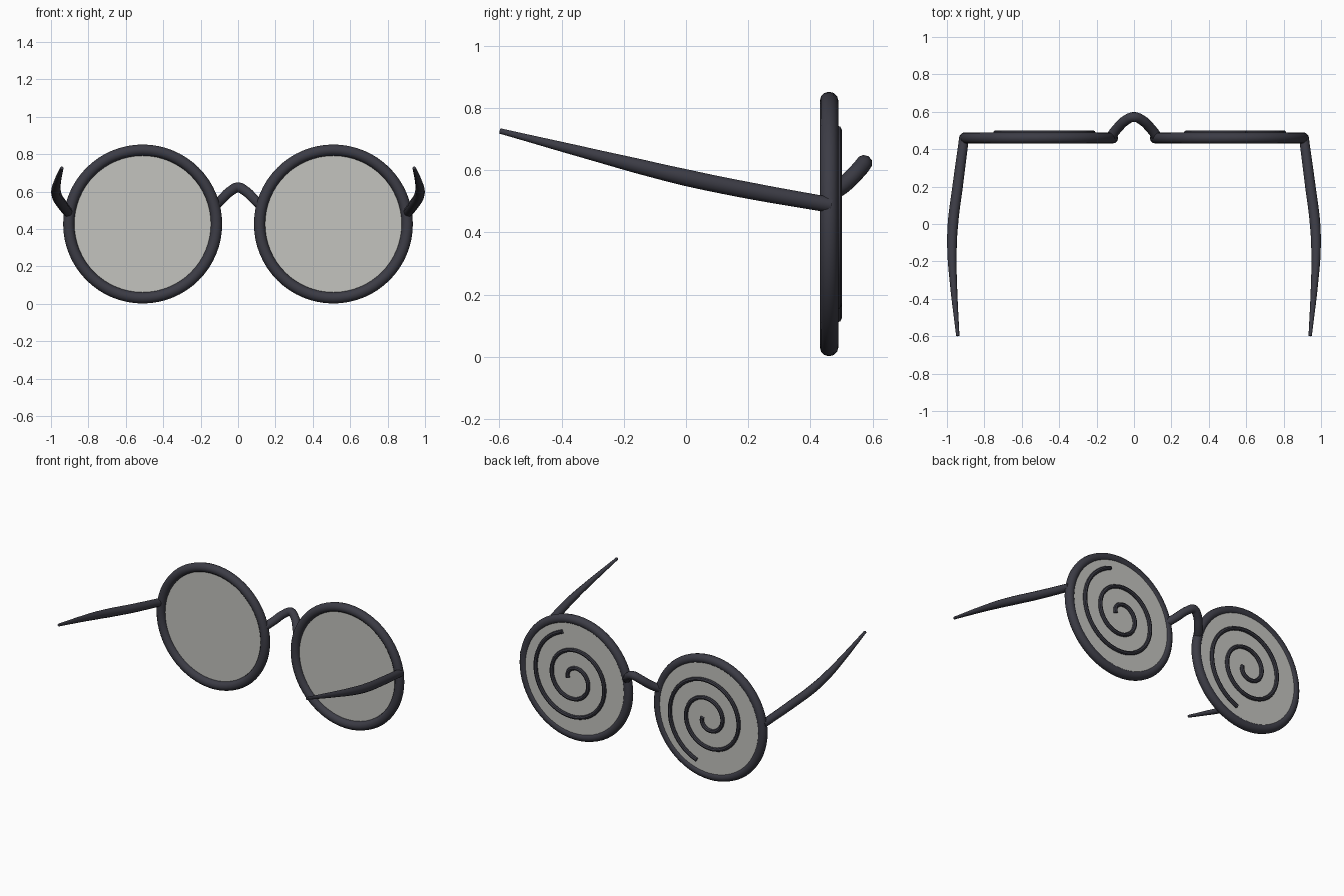
import bpy, math

if "Cube" in bpy.data.objects:
    bpy.data.objects.remove(bpy.data.objects["Cube"])

CX, CY, CZ = 0.51, 0.46, 0.427   # centre of the right lens


def material(name, rgb):
    m = bpy.data.materials.new(name)
    m.diffuse_color = (*rgb, 1)
    m.use_nodes = True
    m.node_tree.nodes["Principled BSDF"].inputs["Base Color"].default_value = m.diffuse_color
    return m


FRAME = material("dark frame", (0.045, 0.045, 0.06))
LENS = material("grey lens", (0.55, 0.55, 0.52))


def finish(ob, name, mat):
    ob.name = name
    ob.data.materials.clear()
    ob.data.materials.append(mat)
    bpy.ops.object.select_all(action='DESELECT')
    ob.select_set(True)
    bpy.context.view_layer.objects.active = ob
    bpy.ops.object.shade_smooth_by_angle(angle=math.radians(40))
    return ob


def tube(name, points, radii, kind='POLY', sides=3):
    """Capped round tube along points, converted to a mesh."""
    cu = bpy.data.curves.new(name, 'CURVE')
    cu.dimensions = '3D'
    cu.bevel_depth = 1.0
    cu.bevel_resolution = sides
    cu.use_fill_caps = True
    cu.resolution_u = 8
    sp = cu.splines.new(kind)
    if kind == 'BEZIER':
        sp.bezier_points.add(len(points) - 1)
        for bp, p, r in zip(sp.bezier_points, points, radii):
            bp.co, bp.radius = p, r
            bp.handle_left_type = bp.handle_right_type = 'AUTO'
    else:
        sp.points.add(len(points) - 1)
        for sp_pt, p, r in zip(sp.points, points, radii):
            sp_pt.co, sp_pt.radius = (*p, 1), r
    ob = bpy.data.objects.new(name, cu)
    bpy.context.collection.objects.link(ob)
    bpy.ops.object.select_all(action='DESELECT')
    ob.select_set(True)
    bpy.context.view_layer.objects.active = ob
    bpy.ops.object.convert(target='MESH')
    return finish(bpy.context.object, name, FRAME)


for s, side in ((1, "right"), (-1, "left")):
    # round rim
    bpy.ops.mesh.primitive_torus_add(major_radius=0.395, minor_radius=0.03,
                                     major_segments=64, minor_segments=12,
                                     location=(s * CX, CY, CZ), rotation=(math.pi / 2, 0, 0))
    finish(bpy.context.object, side + "_rim", FRAME)

    # flat lens
    bpy.ops.mesh.primitive_cylinder_add(vertices=64, radius=0.385, depth=0.02,
                                        location=(s * CX, CY + 0.01, CZ),
                                        rotation=(math.pi / 2, 0, 0))
    finish(bpy.context.object, side + "_lens", LENS)

    # spiral on the outer lens face, flipped top to bottom on the left lens
    n, turns = 110, 2.205
    pts = []
    for i in range(n + 1):
        t = turns * i / n
        r, a = 0.045 + 0.123 * t, 2 * math.pi * t
        pts.append((s * CX + r * math.cos(a), CY + 0.027, CZ + s * r * math.sin(a)))
    tube(side + "_spiral", pts, [0.0135] * (n + 1), sides=2)

    # tapered, bowed temple arm
    arm = [(0.908, 0.465, 0.488, 0.026), (0.943, 0.2, 0.535, 0.028),
           (0.968, 0.0, 0.576, 0.028), (0.973, -0.15, 0.612, 0.025),
           (0.965, -0.32, 0.655, 0.019), (0.942, -0.598, 0.726, 0.009)]
    tube(side + "_temple", [(s * x, y, z) for x, y, z, r in arm],
         [p[3] for p in arm], 'BEZIER')

# arched nose bridge leaning outward
half = [(0.125, 0.465, 0.525), (0.09, 0.51, 0.556), (0.04, 0.557, 0.603)]
path = half + [(0, 0.572, 0.622)] + [(-x, y, z) for x, y, z in reversed(half)]
tube("nose_bridge", path, [0.027] * 7, 'BEZIER')
